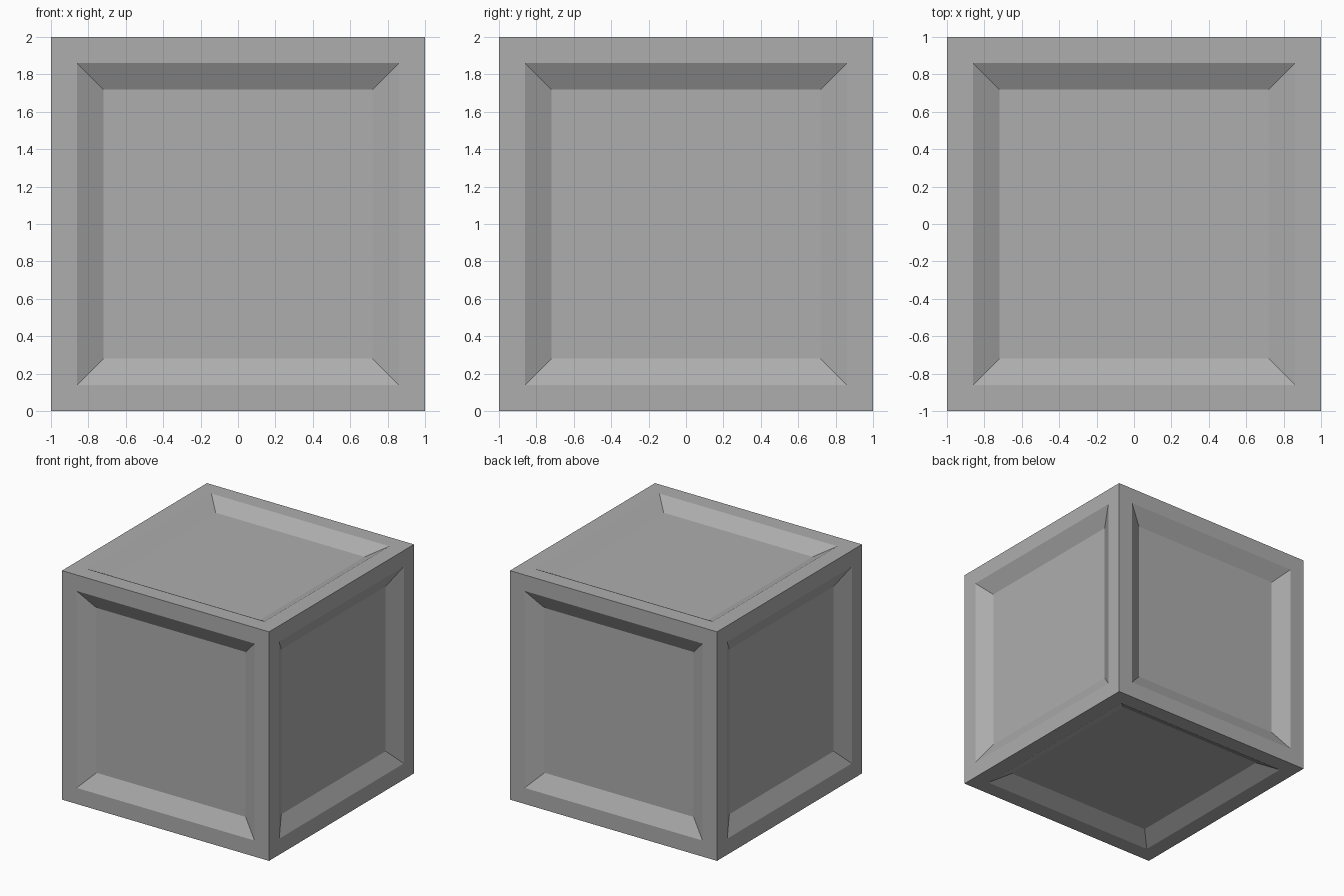
import bpy, bmesh

if "Cube" in bpy.data.objects:
    bpy.data.objects.remove(bpy.data.objects["Cube"])

BORDER, SLOPE, DEPTH = 0.14, 0.14, 0.077

grey = bpy.data.materials.new("plain grey")
grey.diffuse_color = (0.42, 0.42, 0.42, 1)
grey.use_nodes = True
grey.node_tree.nodes["Principled BSDF"].inputs["Base Color"].default_value = grey.diffuse_color

# crate: cube with a sunken, sloped-edge panel on all six sides
bm = bmesh.new()
bmesh.ops.create_cube(bm, size=2)
panels = bm.faces[:]
bmesh.ops.inset_individual(bm, faces=panels, thickness=BORDER, use_even_offset=True)
bmesh.ops.inset_individual(bm, faces=panels, thickness=SLOPE, use_even_offset=True)

# push every panel inwards
for f in panels:
    bmesh.ops.translate(bm, verts=f.verts[:], vec=f.normal.copy() * -DEPTH)

# stand it on the ground
bmesh.ops.translate(bm, verts=bm.verts[:], vec=(0, 0, 1))
bmesh.ops.recalc_face_normals(bm, faces=bm.faces[:])
mesh = bpy.data.meshes.new("crate")
bm.to_mesh(mesh)
bm.free()
mesh.materials.append(grey)
bpy.context.collection.objects.link(bpy.data.objects.new("crate", mesh))
